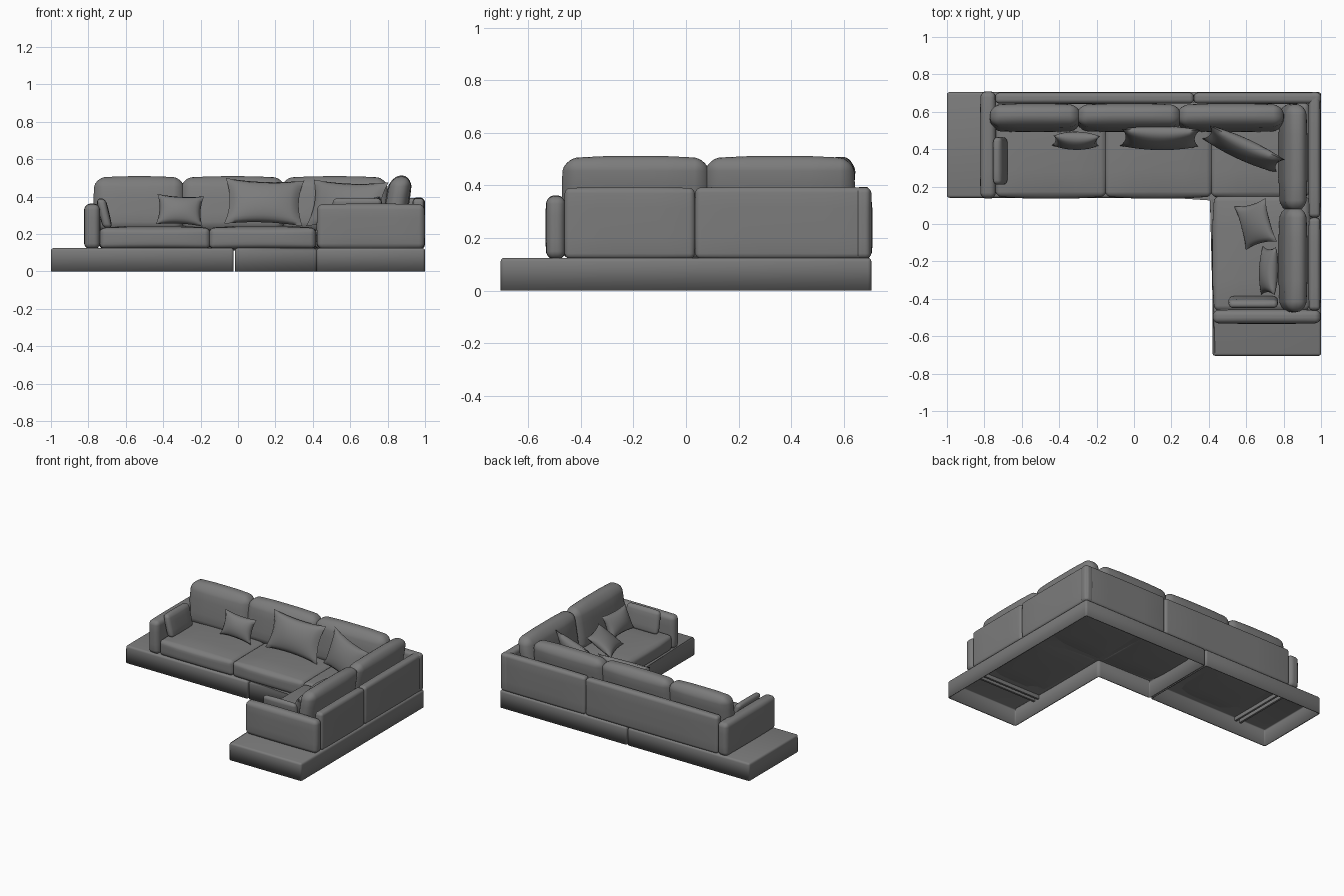
import bpy, bmesh, math
from mathutils import Vector, Matrix, Euler

cube = bpy.data.objects.get("Cube")
if cube:
    bpy.data.objects.remove(cube)

fabric = bpy.data.materials.new("grey_fabric")
fabric.use_nodes = True
GREY = (0.2, 0.2, 0.2, 1)
fabric.diffuse_color = GREY
fabric.node_tree.nodes["Principled BSDF"].inputs["Base Color"].default_value = GREY


def finish(name, bm, angle=50):
    bmesh.ops.recalc_face_normals(bm, faces=bm.faces)
    mesh = bpy.data.meshes.new(name)
    bm.to_mesh(mesh)
    bm.free()
    mesh.materials.append(fabric)
    ob = bpy.data.objects.new(name, mesh)
    bpy.context.collection.objects.link(ob)
    bpy.ops.object.select_all(action='DESELECT')
    ob.select_set(True)
    bpy.context.view_layer.objects.active = ob
    bpy.ops.object.shade_smooth_by_angle(angle=math.radians(angle))
    return ob


def block(name, xs, ys, zs, r=0.02, puff=0.0, lean=(0, 0)):
    """Rounded box between limits; puff swells the faces, lean shifts the top."""
    bm = bmesh.new()
    bmesh.ops.create_cube(bm, size=2)
    bmesh.ops.subdivide_edges(bm, edges=bm.edges[:], cuts=9, use_grid_fill=True)
    half = [(b - a) / 2 for a, b in (xs, ys, zs)]
    mid = Vector([(a + b) / 2 for a, b in (xs, ys, zs)])
    for v in bm.verts:
        t = v.co.copy()
        p, q = Vector(), Vector()
        for k in range(3):
            inner = half[k] - r
            i = round(abs(t[k]) * 5)
            dist = inner * i / 2 if i <= 2 else inner + r * (i - 2) / 3
            p[k] = math.copysign(dist, t[k])
            q[k] = max(-inner, min(inner, p[k]))
        d = p - q
        n = d.normalized()
        p = q + n * r
        u = [min(1, abs(p[k]) / half[k]) for k in range(3)]
        for k in range(3):
            swell = 1.0
            for j in range(3):
                if j != k:
                    swell *= 1 - u[j] ** 4
            p[k] += n[k] * puff * swell
        h = (p.z / half[2] + 1) / 2
        p.x += lean[0] * h
        p.y += lean[1] * h
        v.co = p + mid
    return finish(name, bm, 60)


def pillow(name, centre, w, h, thick, tilt, yaw, roll=0):
    """Scatter pillow with pinched seams and pointed corners."""
    bm = bmesh.new()
    rot = Euler((math.radians(tilt), 0, math.radians(yaw))).to_matrix() @ \
        Matrix.Rotation(math.radians(roll), 3, 'Z')
    for side in (1, -1):
        grid = bmesh.ops.create_grid(bm, x_segments=16, y_segments=16, size=1)
        for v in grid["verts"]:
            a, b = v.co.x, v.co.y
            fat = max(0, (1 - a * a) * (1 - b * b)) ** 0.5
            local = Vector((a * w / 2 * (1 - 0.12 * (1 - b * b)),
                            b * h / 2 * (1 - 0.12 * (1 - a * a)),
                            side * fat * thick / 2))
            v.co = rot @ local + Vector(centre)
    bmesh.ops.remove_doubles(bm, verts=bm.verts[:], dist=0.0005)
    return finish(name, bm, 80)


def plinth(name, outline, height=0.125):
    """Hollow platform, open underneath."""
    bm = bmesh.new()
    low = [bm.verts.new((x, y, 0)) for x, y in outline]
    top = [bm.verts.new((x, y, height)) for x, y in outline]
    bm.faces.new(top)
    n = len(outline)
    for i in range(n):
        j = (i + 1) % n
        bm.faces.new((low[i], low[j], top[j], top[i]))
    edges = [e for e in bm.edges if not e.is_boundary]
    bmesh.ops.bevel(bm, geom=edges, offset=0.014, segments=3, profile=0.5,
                    affect='EDGES')
    ob = finish(name, bm)
    mod = ob.modifiers.new("wall", 'SOLIDIFY')
    mod.thickness = 0.008
    mod.offset = -1
    return ob


# Platforms and the slats beneath them
plinth("left_platform", [(-1, 0.14), (-0.023, 0.14), (-0.023, 0.705), (-1, 0.705)])
plinth("corner_platform", [(-0.017, 0.14), (0.42, 0.14), (0.42, -0.705), (1, -0.705),
                           (1, 0.705), (-0.017, 0.705)])
for i, x in enumerate((-0.78, -0.74)):
    block(f"left_slat_{i}", (x - 0.008, x + 0.008), (0.15, 0.69), (0.09, 0.12), 0.003)
for i, y in enumerate((-0.5, -0.46)):
    block(f"side_slat_{i}", (0.43, 0.99), (y - 0.008, y + 0.008), (0.09, 0.12), 0.003)

# Arms
block("left_arm", (-0.82, -0.74), (0.14, 0.705), (0.122, 0.358), 0.028, 0.004)
block("right_arm", (0.425, 0.995), (-0.53, -0.46), (0.122, 0.358), 0.028, 0.004)

# Low outer back panels
block("back_panel_left", (-0.74, 0.318), (0.645, 0.702), (0.122, 0.39), 0.02, 0.003)
block("back_panel_right", (0.322, 0.998), (0.645, 0.702), (0.122, 0.392), 0.02, 0.003)
block("side_panel_front", (0.935, 0.995), (-0.46, 0.032), (0.122, 0.39), 0.02, 0.003)
block("side_panel_rear", (0.935, 0.995), (0.037, 0.703), (0.122, 0.392), 0.02, 0.003)

# Seat cushions
for i, (a, b) in enumerate(((-0.735, -0.153), (-0.15, 0.412), (0.415, 0.935))):
    block(f"seat_cushion_{i}", (a, b), (0.148, 0.645), (0.122, 0.232), 0.024, 0.012)
block("side_seat_cushion", (0.43, 0.935), (-0.46, 0.146), (0.122, 0.232), 0.024, 0.012)

# Leaning back cushions along both runs
for i, (a, b) in enumerate(((-0.76, -0.298), (-0.294, 0.24), (0.244, 0.79))):
    block(f"back_cushion_{i}", (a, b), (0.495, 0.605), (0.22, 0.497),
          0.045, 0.012, (0, 0.035))
for i, (a, b) in enumerate(((-0.46, 0.078), (0.082, 0.63))):
    block(f"side_back_cushion_{i}", (0.775, 0.88), (a, b), (0.22, 0.5),
          0.045, 0.012, (0.045, 0))

# Small pads resting on the arms
block("left_arm_pad", (-0.72, -0.675), (0.215, 0.46), (0.235, 0.385), 0.018, 0.005, (-0.035, 0))
block("right_arm_pad", (0.51, 0.765), (-0.425, -0.385), (0.235, 0.388), 0.018, 0.005, (0, -0.025))

# Scatter pillows
pillow("small_pillow", (-0.31, 0.445, 0.327), 0.25, 0.17, 0.09, 72, 0, -3)
pillow("large_pillow", (0.14, 0.46, 0.37), 0.42, 0.26, 0.11, 70, 0, -2)
pillow("corner_pillow", (0.585, 0.40, 0.36), 0.44, 0.26, 0.10, 72, -24, -2)
pillow("side_pillow_tilted", (0.65, 0.0, 0.305), 0.24, 0.21, 0.08, 35, -75, 0)
pillow("side_pillow", (0.72, -0.25, 0.325), 0.26, 0.17, 0.09, 65, -92, 0)
